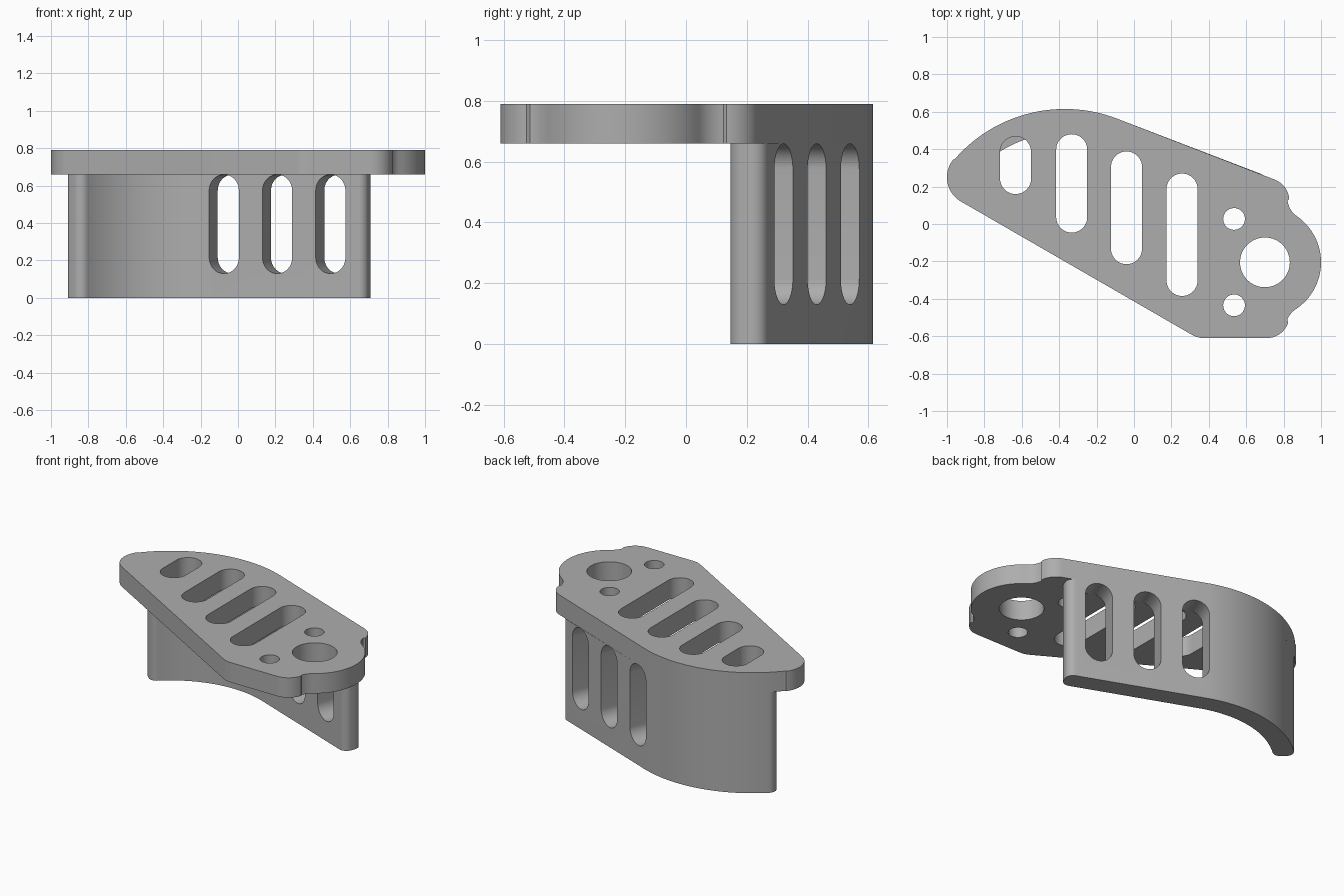
import bpy, bmesh
from math import sin, cos, radians, degrees
from mathutils import Matrix, Vector

if "Cube" in bpy.data.objects:
    bpy.data.objects.remove(bpy.data.objects["Cube"])

grey = bpy.data.materials.new("machined grey")
grey.use_nodes = True
color = (0.42, 0.42, 0.42, 1)
grey.diffuse_color = color
grey.node_tree.nodes["Principled BSDF"].inputs["Base Color"].default_value = color

PLATE_BOTTOM, PLATE_TOP = 0.66, 0.79
BACK = Vector((-0.37, -0.165))      # centre of the big back curve
BACK_R = 0.78
SLOPE = 69                          # angle of the straight back side's normal


def polar(r, a):
    return Vector((cos(radians(a)), sin(radians(a)))) * r


def arc(c, r, a0, a1, step=4):
    n = max(2, round(abs(a1 - a0) / step))
    return [Vector(c) + polar(r, a0 + (a1 - a0) * i / n) for i in range(n + 1)]


def slot(x, lo, hi, r):
    """Upright slot outline from lo to hi, rounded at both ends."""
    return arc((x, hi - r), r, 0, 180, 8) + arc((x, lo + r), r, 180, 360, 8)


def prism(name, loops, z0, z1):
    """Extrude closed outlines into one mesh object."""
    bm = bmesh.new()
    for loop in loops:
        face = bm.faces.new([bm.verts.new((p.x, p.y, z0)) for p in loop])
        out = bmesh.ops.extrude_face_region(bm, geom=[face])
        top = [v for v in out["geom"] if isinstance(v, bmesh.types.BMVert)]
        bmesh.ops.translate(bm, verts=top, vec=(0, 0, z1 - z0))
    bmesh.ops.recalc_face_normals(bm, faces=bm.faces)
    mesh = bpy.data.meshes.new(name)
    bm.to_mesh(mesh)
    bm.free()
    mesh.materials.append(grey)
    obj = bpy.data.objects.new(name, mesh)
    bpy.context.collection.objects.link(obj)
    return obj


def cut(obj, cutter):
    cutter.hide_render = True
    mod = obj.modifiers.new("openings", "BOOLEAN")
    mod.operation, mod.solver, mod.object = "DIFFERENCE", "EXACT", cutter
    bpy.ops.object.select_all(action="DESELECT")
    obj.select_set(True)
    bpy.context.view_layer.objects.active = obj
    bpy.ops.object.modifier_apply(modifier=mod.name)
    bpy.data.objects.remove(cutter)
    bpy.ops.object.shade_smooth_by_angle(angle=radians(30))


# Top plate: outline runs clockwise from the left of the back curve
outline = (arc(BACK, BACK_R, 139, SLOPE, 2)
           + arc((0.71, 0.125), 0.12, SLOPE, 4)
           + arc((0.94, 0.14), 0.12, 184, 235)[1:-1]
           + arc((0.70, -0.205), 0.30, 55, -57)
           + arc((0.931, -0.556), 0.12, 123, 163)[1:-1]
           + arc((0.71, -0.49), 0.12, -17, -90)
           + arc((0.375, -0.48), 0.13, -90, -120)
           + arc((-0.85, 0.25), 0.15, 240, 141))
plate = prism("top_plate", [outline], PLATE_BOTTOM, PLATE_TOP)

# Plate slots, large bore and its two bolt holes
openings = [slot(x, lo, hi, 0.083) for x, lo, hi in (
    (-0.633, 0.16, 0.468), (-0.333, -0.046, 0.48),
    (-0.04, -0.215, 0.388), (0.257, -0.385, 0.27))]
openings += [arc((x, y), r, 0, 360, 6)[:-1] for x, y, r in (
    (0.70, -0.205, 0.133), (0.535, 0.027, 0.058), (0.535, -0.435, 0.058))]
cut(plate, prism("plate_cutter", openings, PLATE_BOTTOM - 0.1, PLATE_TOP + 0.1))

# Back wall: follows the plate's back edge, with rounded ends
THICK, R = 0.128, 0.05
inner_r = BACK_R - THICK
END = 136
normal, along = polar(1, SLOPE), polar(1, SLOPE - 90)
tangent_point = BACK + normal * BACK_R
corner = tangent_point + along * 0.872
out_r, in_r = BACK_R - R, inner_r + R
out_a, in_a = END - degrees(R / out_r), END - degrees(R / in_r)
wall_outline = (arc(BACK, BACK_R, out_a, SLOPE, 2)
                + arc(corner - (along + normal) * R, R, SLOPE, SLOPE - 90, 9)
                + arc(corner - along * R - normal * (THICK - R), R,
                      SLOPE - 90, SLOPE - 180, 9)
                + arc(BACK, inner_r, SLOPE, in_a, 2)
                + arc(BACK + polar(in_r, in_a), R, in_a + 180, END + 90, 9)
                + arc(BACK + polar(out_r, out_a), R, END + 90, out_a, 9)[:-1])
wall = prism("back_wall", [wall_outline], 0, PLATE_BOTTOM)

# Three upright slots through the straight part of the wall
wall_slots = [slot(d, 0.13, PLATE_BOTTOM - 0.001, 0.085) for d in (0.066, 0.371, 0.676)]
cutter = prism("wall_cutter", wall_slots, -0.1, THICK + 0.1)
frame = Matrix((along.to_3d(), (0, 0, 1), -normal.to_3d())).transposed().to_4x4()
cutter.matrix_world = Matrix.Translation(tangent_point.to_3d()) @ frame
bpy.context.view_layer.update()
cut(wall, cutter)
